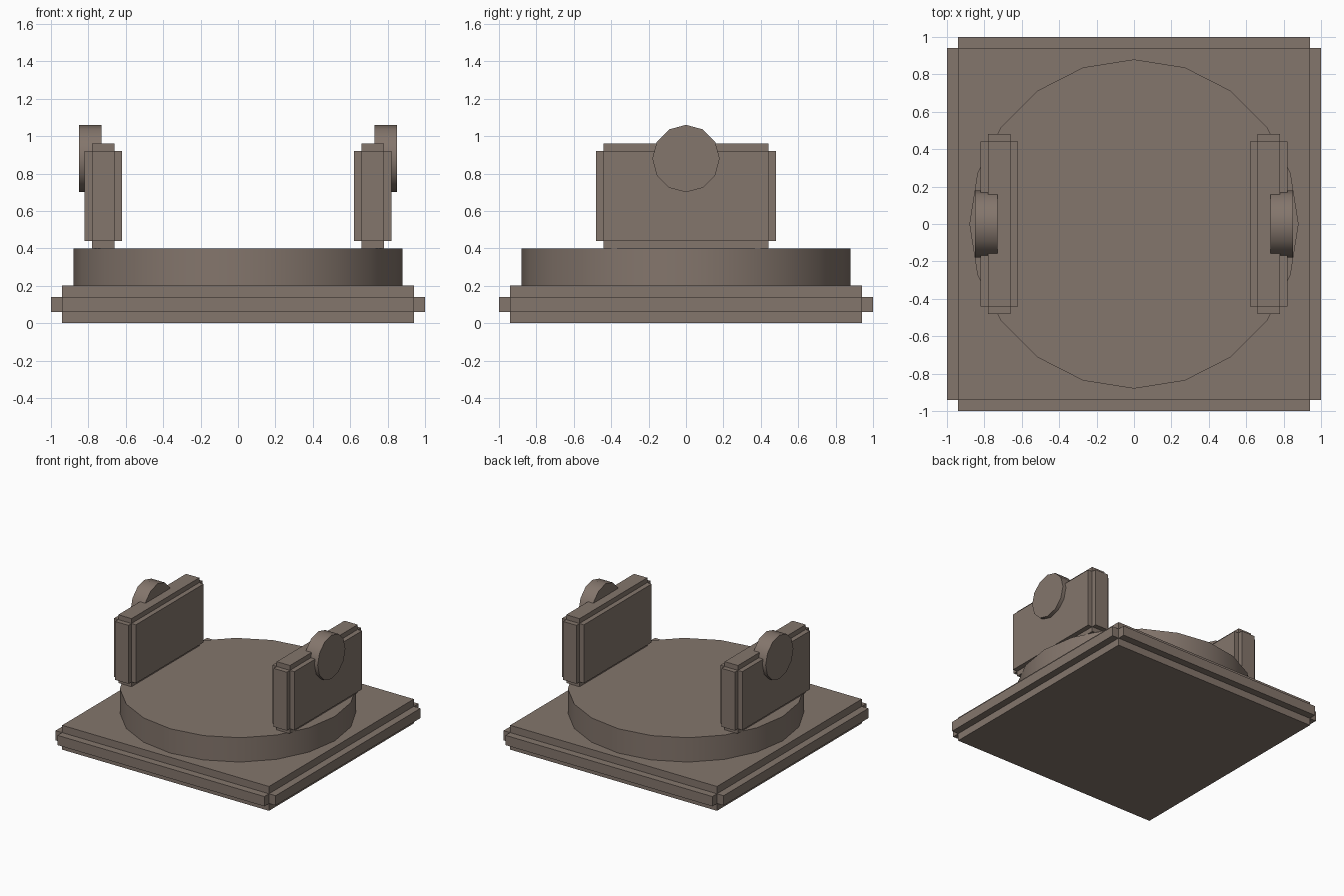
import bpy, bmesh, math
from mathutils import Matrix, Vector

if "Cube" in bpy.data.objects:
    bpy.data.objects.remove(bpy.data.objects["Cube"])

stone = bpy.data.materials.new("stone")
stone.diffuse_color = (0.23, 0.18, 0.15, 1)
stone.use_nodes = True
stone.node_tree.nodes["Principled BSDF"].inputs["Base Color"].default_value = stone.diffuse_color


def finish(bm, name):
    mesh = bpy.data.meshes.new(name)
    bm.to_mesh(mesh)
    bm.free()
    mesh.materials.append(stone)
    obj = bpy.data.objects.new(name, mesh)
    bpy.context.collection.objects.link(obj)
    return obj


def stepped_block(name, centre, size, step):
    """Block with notched edges: three boxes, each full length along one axis."""
    bm = bmesh.new()
    for axis in range(3):
        dims = [s if i == axis else s - 2 * step for i, s in enumerate(size)]
        mat = Matrix.Translation(centre) @ Matrix.Diagonal((*dims, 1))
        bmesh.ops.create_cube(bm, size=1, matrix=mat)
    return finish(bm, name)


def notched_slab(name, centre, size, step):
    """Block with notched edges: three boxes, each reaching out to one pair of faces."""
    return stepped_block(name, centre, size, step)


def drum(name, centre, radius, depth, sides, axis="Z"):
    bm = bmesh.new()
    rot = Matrix.Rotation(math.pi / 2, 4, "Y") if axis == "X" else Matrix()
    bmesh.ops.create_cone(bm, cap_ends=True, segments=sides, radius1=radius,
                          radius2=radius, depth=depth,
                          matrix=Matrix.Translation(centre) @ rot)
    # smooth the wall, keep the caps flat and their rims sharp
    for f in bm.faces:
        f.smooth = len(f.verts) == 4
    for e in bm.edges:
        e.smooth = all(f.smooth for f in e.link_faces)
    return finish(bm, name)


def plinth_block(name, centre, size, step):
    """Core box inset on two axes at a time so each face pair stands proud."""
    bm = bmesh.new()
    for axis in range(3):
        dims = [s if i == axis else s - 2 * step for i, s in enumerate(size)]
        bmesh.ops.create_cube(bm, size=1, matrix=Matrix.Translation(centre)
                              @ Matrix.Diagonal((*dims, 1)))
    return finish(bm, name)


# base and turntable
stepped_block("base_plate", Vector((0, 0, 0.10)), (2, 2, 0.2), 0.06)
drum("turntable", Vector((0, 0, 0.30)), 0.88, 0.2, 20)

# cheeks with their pivot caps
for side, sx in (("left", -1), ("right", 1)):
    stepped_block(f"{side}_cheek", Vector((0.72 * sx, 0, 0.68)), (0.2, 0.96, 0.56), 0.04)
    drum(f"{side}_pivot_cap", Vector((0.79 * sx, 0, 0.88)), 0.18, 0.12, 12, "X")
